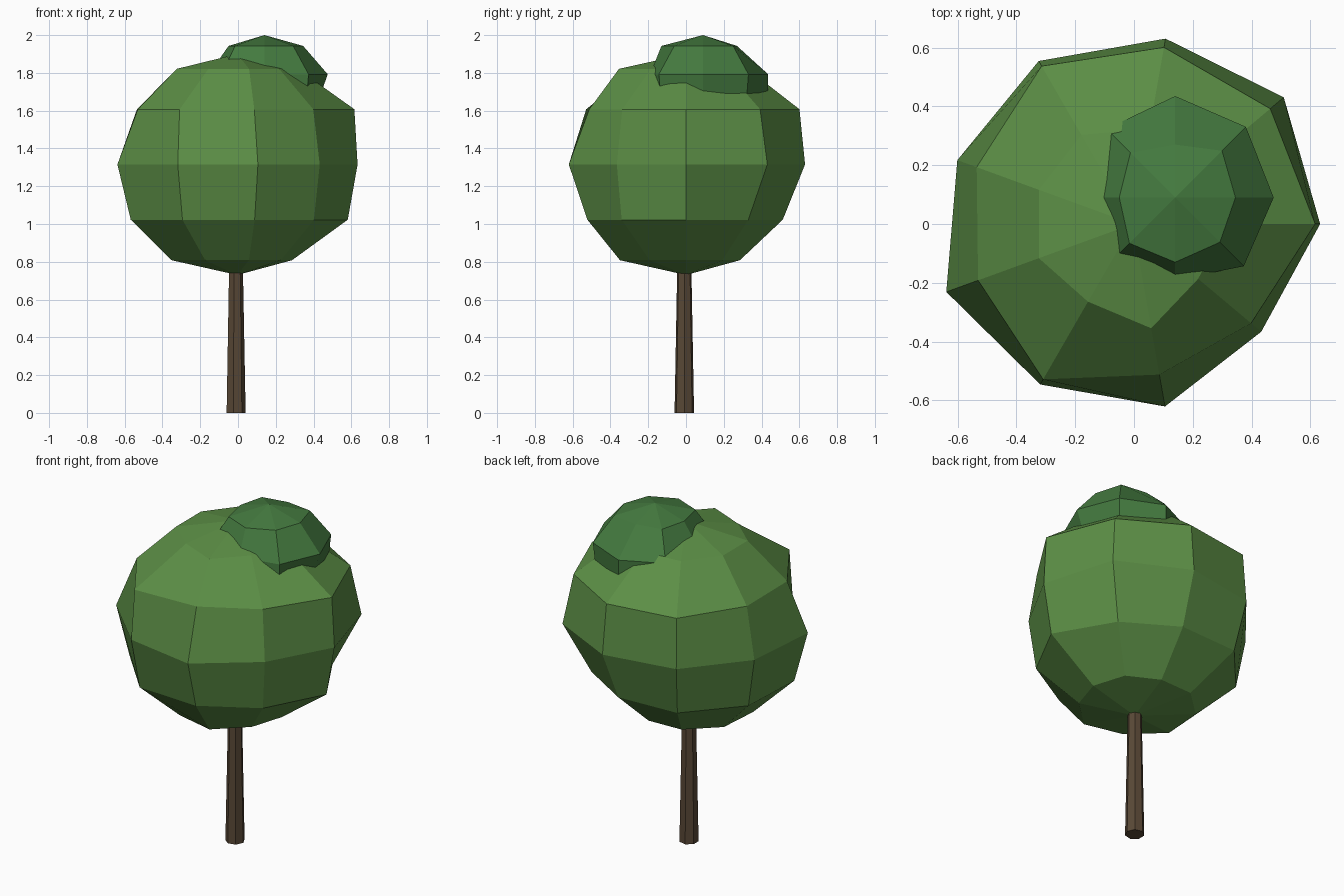
import bpy, bmesh
from math import cos, sin, pi

if "Cube" in bpy.data.objects:
    bpy.data.objects.remove(bpy.data.objects["Cube"])


def material(name, color):
    m = bpy.data.materials.new(name)
    m.diffuse_color = (*color, 1)
    m.use_nodes = True
    m.node_tree.nodes["Principled BSDF"].inputs["Base Color"].default_value = m.diffuse_color
    return m


def finish(bm, name, mat):
    bmesh.ops.recalc_face_normals(bm, faces=bm.faces)
    me = bpy.data.meshes.new(name)
    bm.to_mesh(me)
    bm.free()
    me.materials.append(mat)
    ob = bpy.data.objects.new(name, me)
    bpy.context.collection.objects.link(ob)


def foliage(name, center, half_height, ring_radii, mat):
    """Faceted ball: rings of uneven radii listed from top to bottom, with a pole at each end."""
    cx, cy, cz = center
    steps = len(ring_radii) + 1
    bm = bmesh.new()
    top = bm.verts.new((cx, cy, cz + half_height))
    bottom = bm.verts.new((cx, cy, cz - half_height))
    rings = []
    for i, radii in enumerate(ring_radii, 1):
        z = cz + half_height * cos(pi * i / steps)
        n = len(radii)
        rings.append([bm.verts.new((cx + r * cos(2 * pi * k / n),
                                    cy + r * sin(2 * pi * k / n), z))
                      for k, r in enumerate(radii)])
    for k in range(n):
        j = (k + 1) % n
        bm.faces.new((top, rings[0][k], rings[0][j]))
        bm.faces.new((bottom, rings[-1][j], rings[-1][k]))
        for a, b in zip(rings, rings[1:]):
            bm.faces.new((a[k], b[k], b[j], a[j]))
    finish(bm, name, mat)


# Trunk: tapered, seven sides, its top hidden in the crown
bm = bmesh.new()
base, tip = [[bm.verts.new((-0.0125 + r * cos(2 * pi * k / 7),
                            -0.009 + r * sin(2 * pi * k / 7), z)) for k in range(7)]
             for r, z in ((0.053, 0), (0.035, 0.95))]
bm.faces.new(base)
bm.faces.new(tip)
for k in range(7):
    j = (k + 1) % 7
    bm.faces.new((base[k], base[j], tip[j], tip[k]))
finish(bm, "trunk", material("bark", (0.10, 0.065, 0.037)))

# Main crown: nine sides
foliage("main_crown", (-0.004, 0, 1.315), 0.585, [
    (0.32, 0.32, 0.33, 0.35, 0.34, 0.34, 0.305, 0.36, 0.29),
    (0.62, 0.61, 0.61, 0.62, 0.565, 0.56, 0.61, 0.52, 0.525),
    (0.637, 0.67, 0.64, 0.64, 0.635, 0.675, 0.63, 0.63, 0.57),
    (0.585, 0.513, 0.52, 0.57, 0.58, 0.60, 0.58, 0.53, 0.53),
    (0.29, 0.30, 0.29, 0.32, 0.35, 0.37, 0.34, 0.355, 0.30),
], material("leaves", (0.107, 0.275, 0.061)))

# Small upper crown: eight sides, sunk into the main one
foliage("upper_crown", (0.14, 0.09, 1.70), 0.30, [
    (0.205, 0.225, 0.18, 0.215, 0.19, 0.22, 0.22, 0.215),
    (0.335, 0.34, 0.345, 0.33, 0.295, 0.32, 0.28, 0.33),
    (0.27, 0.32, 0.345, 0.32, 0.31, 0.31, 0.31, 0.31),
    (0.20, 0.20, 0.20, 0.20, 0.20, 0.20, 0.20, 0.20),
], material("dark_leaves", (0.058, 0.195, 0.05)))
